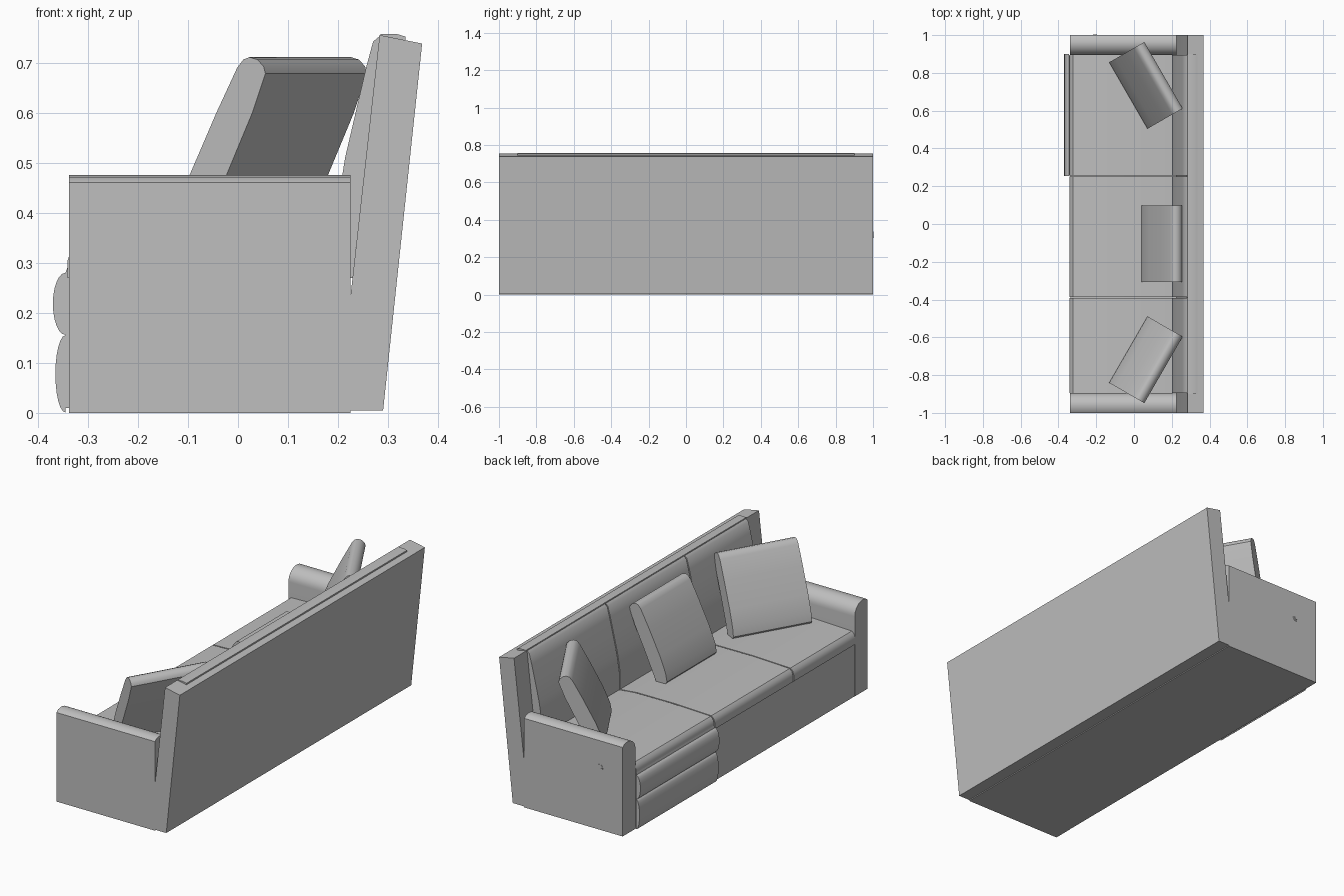
import bpy, bmesh, math
from mathutils import Matrix, Vector

if "Cube" in bpy.data.objects:
    bpy.data.objects.remove(bpy.data.objects["Cube"])

grey = bpy.data.materials.new("grey fabric")
grey.use_nodes = True
shade = (0.52, 0.52, 0.52, 1)
grey.diffuse_color = shade
grey.node_tree.nodes["Principled BSDF"].inputs["Base Color"].default_value = shade


def finish(name, bm, angle=35):
    """Turn a bmesh into a named, shaded object."""
    bmesh.ops.recalc_face_normals(bm, faces=bm.faces)
    mesh = bpy.data.meshes.new(name)
    bm.to_mesh(mesh)
    bm.free()
    mesh.materials.append(grey)
    obj = bpy.data.objects.new(name, mesh)
    bpy.context.collection.objects.link(obj)
    bpy.ops.object.select_all(action="DESELECT")
    obj.select_set(True)
    bpy.context.view_layer.objects.active = obj
    bpy.ops.object.shade_smooth_by_angle(angle=math.radians(angle))
    return obj


def prism(name, profile, start, end, along="y", matrix=None):
    """Extrude an (x, z) profile along y, or a (y, z) profile along x."""
    bm = bmesh.new()
    if along == "y":
        points = [(a, start, z) for a, z in profile]
        step = Vector((0, end - start, 0))
    else:
        points = [(start, a, z) for a, z in profile]
        step = Vector((end - start, 0, 0))
    face = bm.faces.new([bm.verts.new(p) for p in points])
    extruded = bmesh.ops.extrude_face_region(bm, geom=[face])["geom"]
    moved = [v for v in extruded if isinstance(v, bmesh.types.BMVert)]
    bmesh.ops.translate(bm, verts=moved, vec=step)
    if matrix:
        bm.transform(matrix)
    return finish(name, bm)


def arc(cx, cz, rx, rz, first, last, steps=8):
    """Points on part of an ellipse, angles in degrees."""
    angles = [math.radians(first + (last - first) * i / steps) for i in range(steps + 1)]
    return [(cx + rx * math.cos(t), cz + rz * math.sin(t)) for t in angles]


# Base box under the seat
prism("base", [(-0.337, 0), (0.225, 0), (0.225, 0.29), (-0.337, 0.29)], -0.9, 0.9)

# Leaning back slab
prism("back_frame", [(0.225, 0.005), (0.29, 0.005), (0.368, 0.738),
                     (0.283, 0.755), (0.225, 0.235)], -1, 1)
prism("back_top_strip", [(0.285, 0.75), (0.335, 0.742), (0.335, 0.752), (0.318, 0.757),
                         (0.285, 0.757)], -0.9, 0.9)

# Arms with a rounded inner top edge
for side, label in ((1, "left"), (-1, "right")):
    section = [(1, 0), (1, 0.46), (0.985, 0.471)] + arc(0.96, 0.412, 0.065, 0.063, 90, 180) + [(0.895, 0)]
    prism(label + "_arm", [(y * side, z) for y, z in section], -0.338, 0.225, "x")

# Seat and back cushions share the same seams
seams = [0.897, 0.255, -0.39, -0.897]
seat_profile = [(-0.341, 0.27), (-0.341, 0.303), (-0.335, 0.322), (-0.322, 0.334),
                (-0.1, 0.341), (0.1, 0.34), (0.235, 0.328), (0.235, 0.27)]
back_profile = [(0.225, 0.3), (0.2, 0.32), (0.2, 0.42), (0.214, 0.51), (0.235, 0.6),
                (0.256, 0.69), (0.27, 0.742), (0.283, 0.753), (0.3, 0.74), (0.26, 0.4)]
for i in range(3):
    high, low = seams[i] - 0.003, seams[i + 1] + 0.003
    prism(f"seat_cushion_{i + 1}", seat_profile, low, high)
    prism(f"back_cushion_{i + 1}", back_profile, low, high)

# Padded footrest rolls on the front of one seat
prism("footrest_lower_roll", arc(-0.345, 0.078, 0.02, 0.077, 90, 270, 12), 0.255, 0.9)
prism("footrest_upper_roll", arc(-0.345, 0.218, 0.025, 0.062, 90, 270, 12), 0.255, 0.9)
prism("footrest_panel", [(-0.345, 0.01), (-0.337, 0.01), (-0.337, 0.3), (-0.345, 0.28)], 0.257, 0.893)

# Loose pillows leaning on the back, the outer two turned inward
pillow_profile = [(0.012, 0.338), (0, 0.352), (0.008, 0.395), (0.04, 0.475), (0.102, 0.6),
                  (0.15, 0.69), (0.164, 0.706), (0.178, 0.711), (0.197, 0.706),
                  (0.211, 0.692), (0.215, 0.678), (0.185, 0.6), (0.125, 0.475), (0.062, 0.338)]
for name, x, y, turn in (("left_pillow", -0.03, 0.91, 30),
                         ("middle_pillow", 0.04, -0.105, 0),
                         ("right_pillow", -0.03, -0.665, -30)):
    if name == "left_pillow":
        y = 0.68
    place = Matrix.Translation((x, y, 0)) @ Matrix.Rotation(math.radians(turn), 4, "Z")
    prism(name, pillow_profile, -0.203, 0.203, "y", place)

# Recliner button on the outside of one arm
for name, radius, depth in (("button_ring", 0.018, 0.003), ("button_cap", 0.01, 0.006)):
    bm = bmesh.new()
    spin = Matrix.Translation((-0.207, 1, 0.32)) @ Matrix.Rotation(math.pi / 2, 4, "X")
    bmesh.ops.create_cone(bm, cap_ends=True, segments=20, radius1=radius,
                          radius2=radius, depth=depth, matrix=spin)
    finish(name, bm)
